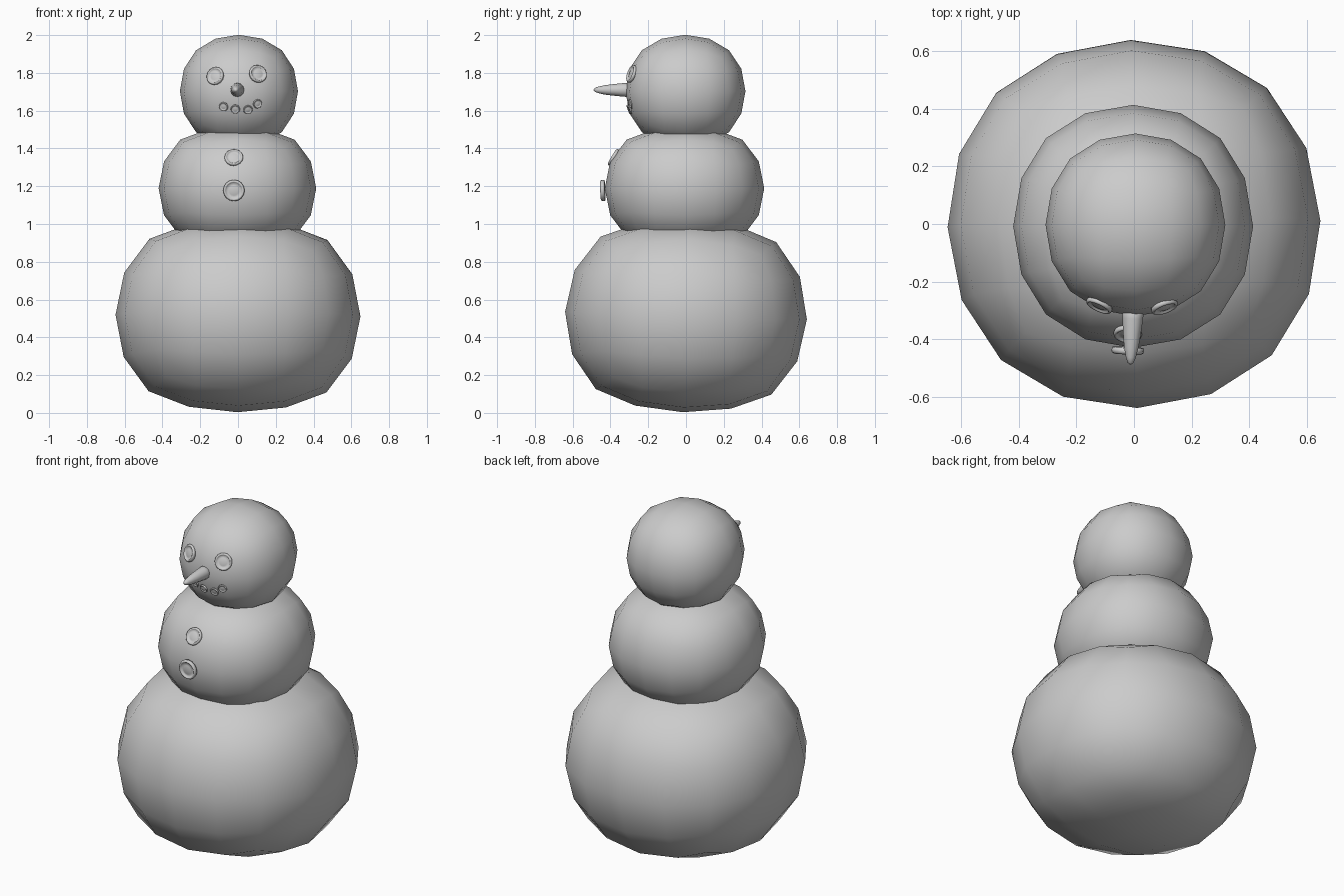
import bpy, bmesh, math
from mathutils import Matrix, Vector

default = bpy.data.objects.get("Cube")
if default:
    bpy.data.objects.remove(default)

COLOR = (0.6, 0.6, 0.6, 1.0)
snow = bpy.data.materials.new("plain grey")
snow.use_nodes = True
snow.diffuse_color = COLOR
snow.node_tree.nodes["Principled BSDF"].inputs["Base Color"].default_value = COLOR


def add_object(name, bm, location):
    mesh = bpy.data.meshes.new(name)
    bmesh.ops.recalc_face_normals(bm, faces=bm.faces)
    for face in bm.faces:
        face.smooth = True
    bm.to_mesh(mesh)
    bm.free()
    mesh.materials.append(snow)
    obj = bpy.data.objects.new(name, mesh)
    obj.location = location
    bpy.context.collection.objects.link(obj)
    return obj


def snowball(name, center, half, squash=1.0, tilt=(0, 0, 0)):
    """Cube rounded by subdivision; squash flattens the top and bottom caps."""
    bm = bmesh.new()
    limit = 0.835  # a rounded cube shrinks to this part of its size
    scale = Matrix.Diagonal([h / limit for h in half] + [1])
    bmesh.ops.create_cube(bm, size=2, matrix=scale)
    ball = add_object(name, bm, center)
    ball.rotation_euler = [math.radians(a) for a in tilt]
    sub = ball.modifiers.new("round", "SUBSURF")
    sub.levels = sub.render_levels = 2
    dg = bpy.context.evaluated_depsgraph_get()
    ball.data = bpy.data.meshes.new_from_object(ball.evaluated_get(dg))
    ball.modifiers.clear()
    shoulder = half[2] * 0.7
    for v in ball.data.vertices:
        over = abs(v.co.z) - shoulder
        if over > 0:
            v.co.z = math.copysign(shoulder + over * squash, v.co.z)
    return ball


def lathe(name, profile, location, direction, sides=16):
    """Spin (radius, height) points about an axis pointing in direction."""
    bm = bmesh.new()
    points = [bm.verts.new((r, 0, h)) for r, h in profile]
    edges = [bm.edges.new(pair) for pair in zip(points, points[1:])]
    bmesh.ops.spin(bm, geom=points + edges, cent=(0, 0, 0), axis=(0, 0, 1),
                   angle=math.tau, steps=sides)
    bmesh.ops.remove_doubles(bm, verts=bm.verts, dist=0.0001)
    obj = add_object(name, bm, location)
    obj.rotation_mode = "QUATERNION"
    obj.rotation_quaternion = Vector(direction).to_track_quat("Z", "Y")
    return obj


def stud(name, ball, half, x, z, radius, lift):
    """Rimmed round button lying on the front of a ball."""
    dg = bpy.context.evaluated_depsgraph_get()
    start = Vector((x, -2, z)) - ball.location
    hit, spot, _, _ = ball.evaluated_get(dg).ray_cast(start, Vector((0, 1, 0)))
    normal = Vector([p / h ** 2 for p, h in zip(spot, half)]).normalized()
    t = radius * 0.2
    profile = [(0, t * 0.7), (radius * 0.45, t * 0.5), (radius * 0.7, t * 0.1),
               (radius * 0.76, t * 0.7), (radius * 0.86, t), (radius * 0.96, t * 0.6),
               (radius, 0), (radius * 0.95, -t), (0, -t)]
    lathe(name, profile, ball.location + spot + normal * lift, normal)


# Three stacked balls
body_half, chest_half, head_half = (0.645, 0.637, 0.56), (0.415, 0.42, 0.357), (0.311, 0.316, 0.297)
body = snowball("body", (0, 0, 0.515), body_half, 0.7, (-1.8, 0.4, 1))
chest = snowball("chest", (-0.003, -0.008, 1.189), chest_half, 0.7)
head = snowball("head", (0.005, -0.003, 1.703), head_half)
bpy.context.view_layer.update()

# Eyes
stud("right_eye", head, head_half, -0.12, 1.783, 0.049, 0.003)
stud("left_eye", head, head_half, 0.105, 1.794, 0.049, 0.003)

# Mouth pebbles
for i, (x, z) in enumerate([(-0.076, 1.622), (-0.014, 1.609), (0.052, 1.606), (0.103, 1.637)]):
    stud(f"mouth_pebble_{i + 1}", head, head_half, x, z, 0.025, 0.003)

# Chest buttons
stud("upper_button", chest, chest_half, -0.022, 1.352, 0.05, 0.001)
stud("lower_button", chest, chest_half, -0.021, 1.178, 0.057, 0.016)

# Tapered nose with a rounded tip
nose_profile = [(0, -0.02), (0.038, -0.02), (0.036, 0.03), (0.031, 0.08), (0.025, 0.13),
                (0.017, 0.165), (0.01, 0.183), (0, 0.19)]
lathe("nose", nose_profile, (-0.003, -0.3, 1.71), (-0.05, -1, 0), 12)
